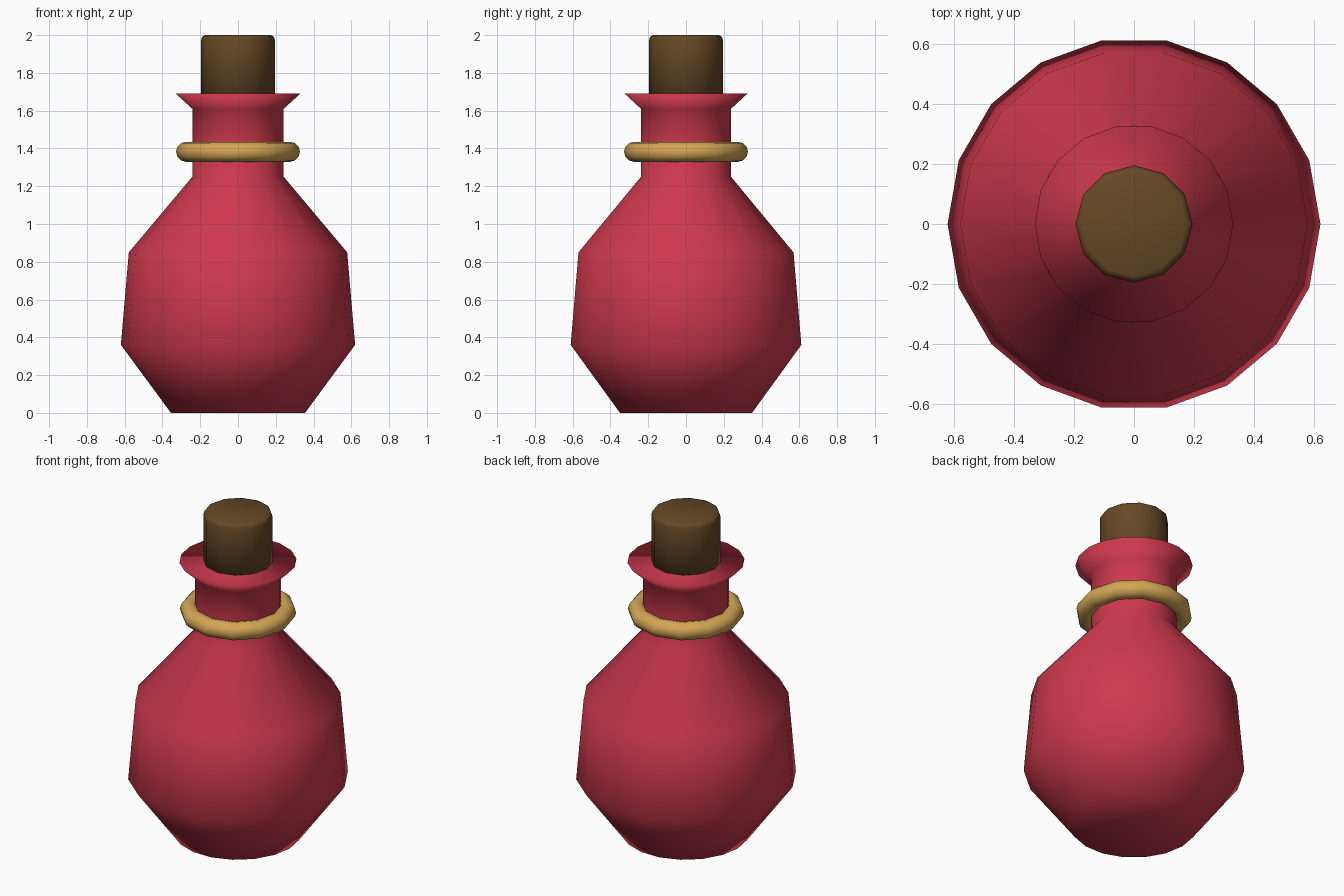
import bpy
import bmesh
from math import cos, sin, tau

cube = bpy.data.objects.get("Cube")
if cube:
    bpy.data.objects.remove(cube, do_unlink=True)


def material(name, rgb):
    mat = bpy.data.materials.new(name)
    mat.use_nodes = True
    mat.diffuse_color = (*rgb, 1)
    mat.node_tree.nodes["Principled BSDF"].inputs["Base Color"].default_value = (*rgb, 1)
    return mat


def lathe(name, profile, sides, mat, closed=False):
    """Turn (radius, height) points around z; open profiles get flat end caps."""
    bm = bmesh.new()
    rings = [[bm.verts.new((r * cos(tau * i / sides), r * sin(tau * i / sides), z))
              for i in range(sides)] for r, z in profile]
    pairs = list(zip(rings, rings[1:]))
    if closed:
        pairs.append((rings[-1], rings[0]))
    else:
        bm.faces.new(rings[0][::-1])
        bm.faces.new(rings[-1])
    for low, high in pairs:
        for i in range(sides):
            j = (i + 1) % sides
            bm.faces.new((low[i], low[j], high[j], high[i]))
    bmesh.ops.recalc_face_normals(bm, faces=bm.faces)
    for face in bm.faces:
        face.smooth = True
    mesh = bpy.data.meshes.new(name)
    bm.to_mesh(mesh)
    bm.free()
    mesh.materials.append(mat)
    obj = bpy.data.objects.new(name, mesh)
    bpy.context.collection.objects.link(obj)
    return obj


red = material("red glass", (0.62, 0.041, 0.074))
gold = material("gold", (0.66, 0.38, 0.09))
brown = material("cork brown", (0.133, 0.065, 0.019))

# Bottle with faceted belly, straight neck and flared, filled lip
lathe("bottle", [(0.355, 0), (0.62, 0.36), (0.578, 0.85), (0.242, 1.25),
                 (0.242, 1.61), (0.33, 1.69)], 18, red)

# Cork stopper with a softened top edge
lathe("cork", [(0.195, 1.6), (0.195, 1.975), (0.189, 1.992), (0.174, 2.0)], 12, brown)

# Ring around the neck
section = [(0.275 + 0.053 * cos(tau * k / 12), 1.382 + 0.053 * sin(tau * k / 12))
           for k in range(12)]
lathe("neck_ring", section, 12, gold, closed=True)
